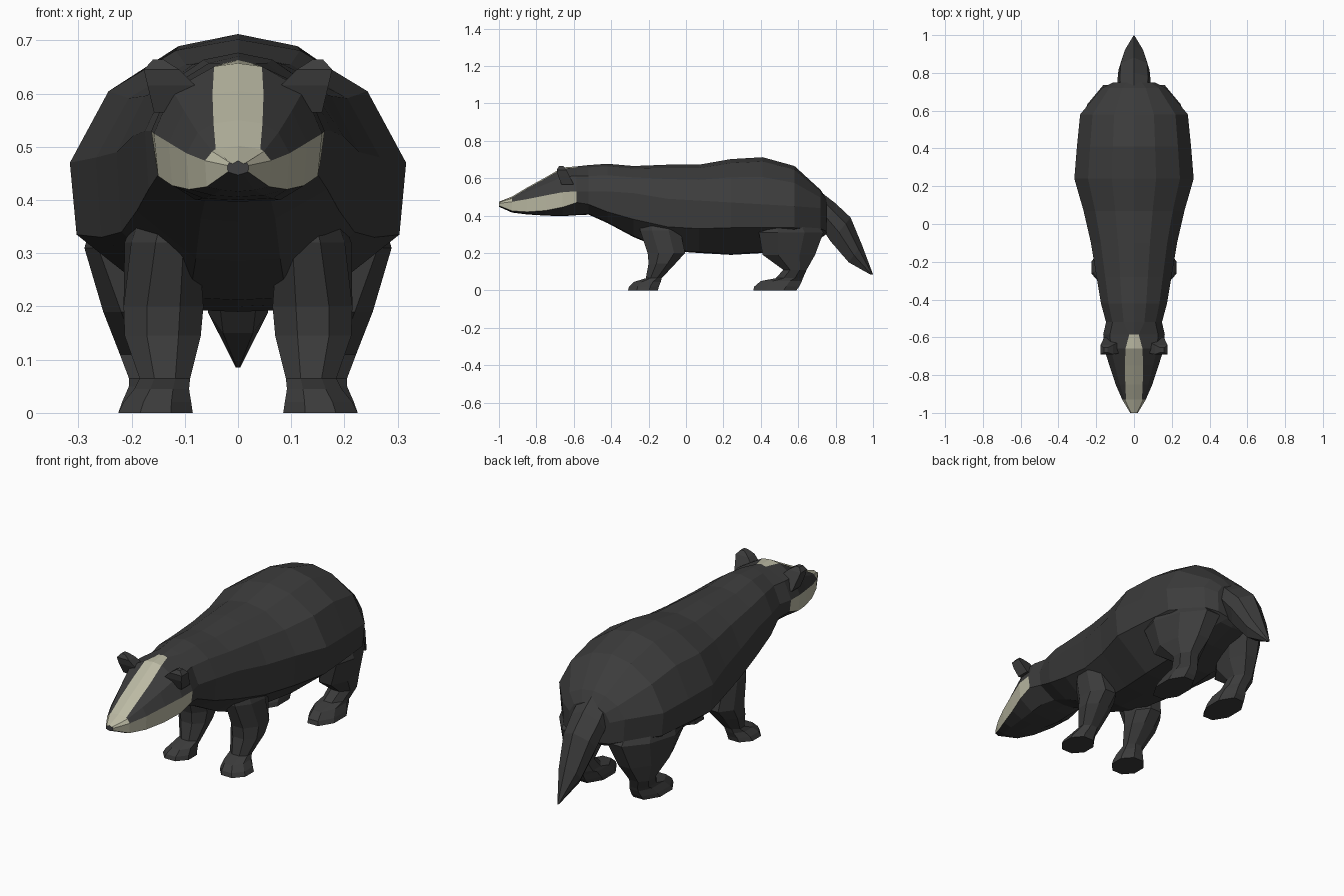
import bpy, bmesh, math

if "Cube" in bpy.data.objects:
    bpy.data.objects.remove(bpy.data.objects["Cube"])


def material(name, rgb):
    m = bpy.data.materials.new(name)
    m.diffuse_color = (*rgb, 1)
    m.use_nodes = True
    m.node_tree.nodes["Principled BSDF"].inputs["Base Color"].default_value = m.diffuse_color
    return m


FUR = material("charcoal_fur", (0.045, 0.045, 0.045))
PALE = material("pale_stripe", (0.50, 0.49, 0.37))
NOSE = material("nose_grey", (0.05, 0.05, 0.053))


def loft(name, rings, paint=lambda seg, col: 0):
    """Skin closed rings of points; paint(segment, column) picks the material, segment -1 is the first cap."""
    bm = bmesh.new()
    vs = [[bm.verts.new(p) for p in r] for r in rings]
    n = len(rings[0])
    for s in range(len(vs) - 1):
        for c in range(n):
            d = (c + 1) % n
            f = bm.faces.new((vs[s][c], vs[s][d], vs[s + 1][d], vs[s + 1][c]))
            f.material_index = paint(s, c)
    bm.faces.new(vs[0]).material_index = paint(-1, 0)
    bm.faces.new(vs[-1])
    bmesh.ops.recalc_face_normals(bm, faces=bm.faces)
    me = bpy.data.meshes.new(name)
    bm.to_mesh(me)
    bm.free()
    for m in (FUR, PALE, NOSE):
        me.materials.append(m)
    ob = bpy.data.objects.new(name, me)
    bpy.context.collection.objects.link(ob)
    return ob


def mirrored(half, y):
    """Full ring from a right-hand half running from top centre to bottom centre."""
    return [(x, y, z) for x, z in half] + [(-x, y, z) for x, z in half[-2:0:-1]]


# Head: y, top, stripe half width, cheek top, cheek bottom, chin, half width
head = [
    (-1.0, .474, .010, .465, .453, .447, .020),
    (-.93, .502, .042, .474, .425, .416, .062),
    (-.85, .550, .046, .488, .420, .406, .097),
    (-.75, .605, .048, .508, .427, .400, .130),
    (-.66, .657, .045, .525, .445, .397, .158),
    (-.585, .663, .025, .53, .470, .402, .163),
]
# Trunk: y, top, mid, low, belly, half width
trunk = [
    (-.52, .670, .53, .46, .405, .148),
    (-.42, .677, .53, .42, .36, .175),
    (-.28, .665, .52, .38, .285, .198),
    (-.10, .672, .49, .34, .212, .228),
    (.07, .672, .48, .33, .20, .267),
    (.24, .702, .47, .335, .19, .316),
    (.41, .712, .46, .335, .20, .302),
    (.58, .665, .45, .335, .24, .285),
    (.72, .537, .44, .33, .28, .170),
    (.75, .490, .42, .315, .30, .11),
]
rings = []
for y, t, s, ct, cl, b, w in head:
    rings.append(mirrored([(0, t), (s, t - .006), (.78 * w, ct + .62 * (t - ct)), (w, ct),
                           (.95 * w, cl), (.5 * w, b + .003), (0, b)], y))
for y, t, m, l, b, w in trunk:
    rings.append(mirrored([(0, t), (.37 * w, t - .09 * (t - m)), (.77 * w, t - .42 * (t - m)),
                           (w, m), (.96 * w, l), (.4 * w, b + .005), (0, b)], y))


def face_marks(seg, col):
    c = min(col, 11 - col)
    if seg == -1:
        return 2
    if seg == 0:
        return int(c <= 3)
    return int(seg < 5 and c in (0, 3))


loft("head_and_body", rings, face_marks)


def limb(name, levels, sides=8):
    """Left and right copies of an upright loft; levels are z, y range, x range, inward lean of the rear."""
    k = 1 / math.cos(math.pi / sides)
    for side, sx in (("right", 1), ("left", -1)):
        r = []
        for z, y0, y1, x0, x1, lean in levels:
            ring = []
            for i in range(sides):
                a = math.tau * (i + .5) / sides
                u, v = k * math.cos(a), k * math.sin(a)
                ring.append((sx * ((x0 + x1) / 2 + u * (x1 - x0) / 2 - lean * v),
                             (y0 + y1) / 2 + v * (y1 - y0) / 2, z))
            r.append(ring)
        loft(f"{side}_{name}", r)


# Front legs with paws
limb("front_leg", [(.45, -.24, -.08, .07, .16, -.01), (.32, -.245, -.03, .08, .207, -.015),
                   (.20, -.205, -.005, .065, .215, 0), (.145, -.20, -.055, .07, .213, 0),
                   (.065, -.215, -.13, .09, .185, 0), (.045, -.28, -.135, .092, .195, 0),
                   (.02, -.305, -.145, .088, .215, 0), (0, -.31, -.15, .085, .225, 0)])
# Hind legs with paws
limb("hind_leg", [(.44, .42, .64, .10, .235, .03), (.31, .39, .735, .08, .268, .05),
                  (.19, .41, .69, .09, .245, .02), (.11, .52, .645, .11, .222, 0),
                  (.065, .48, .625, .10, .205, 0), (.05, .40, .62, .095, .205, 0),
                  (.02, .365, .605, .088, .218, 0), (0, .36, .59, .085, .225, 0)])
# Ears
limb("ear", [(.565, -.665, -.60, .07, .158, 0), (.615, -.685, -.625, .08, .170, 0),
             (.645, -.69, -.64, .11, .177, 0), (.664, -.68, -.655, .14, .16, 0)], 4)

# Tail: upper y, z, lower y, z, half width
tail = []
for ty, tz, by, bz, w in [(.69, .55, .68, .43, .08), (.80, .465, .73, .325, .088),
                          (.88, .39, .775, .260, .082), (.94, .245, .87, .15, .056),
                          (1.0, .085, .985, .085, .004)]:
    def at(x, f):
        return (x, ty + (by - ty) * f, tz + (bz - tz) * f)
    tail.append([at(0, 0), at(.85 * w, .25), at(w, .6), at(.5 * w, 1),
                 at(-.5 * w, 1), at(-w, .6), at(-.85 * w, .25)])
loft("tail", tail)
